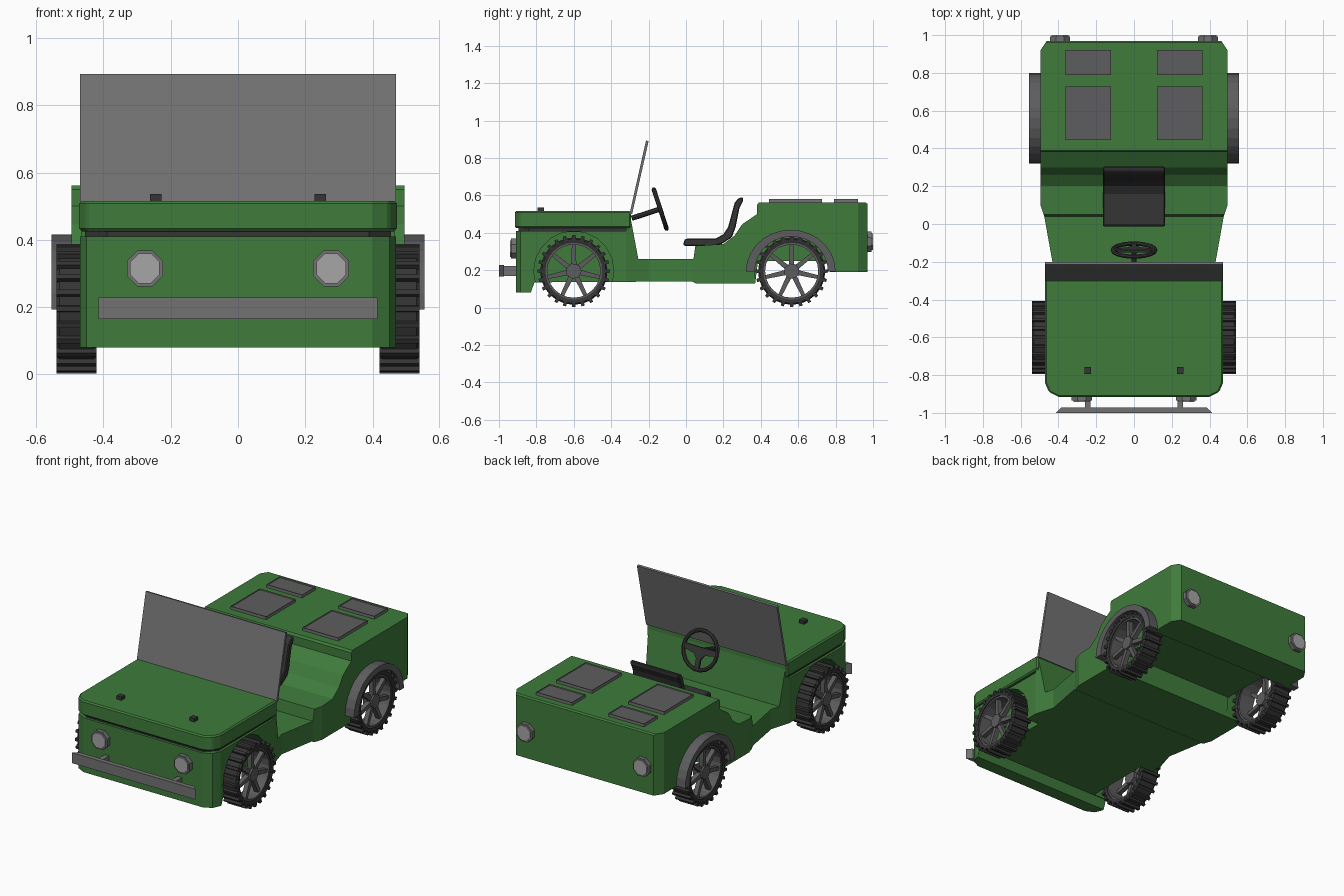
import bpy, bmesh
from math import sin, cos, pi, radians
from mathutils import Vector, Matrix

if "Cube" in bpy.data.objects:
    bpy.data.objects.remove(bpy.data.objects["Cube"])


def material(name, r, g, b):
    m = bpy.data.materials.new(name)
    m.diffuse_color = (r, g, b, 1)
    m.use_nodes = True
    m.node_tree.nodes["Principled BSDF"].inputs["Base Color"].default_value = m.diffuse_color
    return m


GREEN = material("green_paint", 0.05, 0.2, 0.045)
DARK = material("dark_rubber", 0.035, 0.035, 0.035)
STEEL = material("steel_grey", 0.11, 0.11, 0.115)
GREY = material("mid_grey", 0.17, 0.17, 0.175)
LENS = material("lens_grey", 0.38, 0.38, 0.38)


def finish(bm, name, mat):
    bmesh.ops.recalc_face_normals(bm, faces=bm.faces)
    me = bpy.data.meshes.new(name)
    bm.to_mesh(me)
    bm.free()
    me.materials.append(mat)
    ob = bpy.data.objects.new(name, me)
    bpy.context.collection.objects.link(ob)
    return ob


def add_prism(bm, pts, axis, a, b):
    """Extrude a 2D outline along x (points are y,z), y (x,z) or z (x,y)."""
    def at(p, t):
        return {"x": (t, *p), "y": (p[0], t, p[1]), "z": (*p, t)}[axis]
    lo = [bm.verts.new(at(p, a)) for p in pts]
    hi = [bm.verts.new(at(p, b)) for p in pts]
    n = len(pts)
    bm.faces.new(lo[::-1])
    bm.faces.new(hi)
    for i in range(n):
        j = (i + 1) % n
        bm.faces.new((lo[i], lo[j], hi[j], hi[i]))
    return lo + hi


def prism(name, pts, axis, a, b, mat):
    bm = bmesh.new()
    add_prism(bm, pts, axis, a, b)
    return finish(bm, name, mat)


def rect(u0, u1, v0, v1):
    return [(u0, v0), (u1, v0), (u1, v1), (u0, v1)]


def arc(cu, cv, ru, rv, n, a0=0.0, a1=2 * pi, close=False):
    steps = n if close else n - 1
    return [(cu + ru * cos(a0 + (a1 - a0) * i / steps),
             cv + rv * sin(a0 + (a1 - a0) * i / steps)) for i in range(n)]


def mirrored(half):
    return half + [(-x, y) for x, y in reversed(half)]


def add_lathe(bm, profile, n):
    """Spin a closed (radius, x) outline round the x axis."""
    rings = [[bm.verts.new((x, r * cos(2 * pi * i / n), r * sin(2 * pi * i / n)))
              for r, x in profile] for i in range(n)]
    m = len(profile)
    for i in range(n):
        p, q = rings[i], rings[(i + 1) % n]
        for k in range(m):
            l = (k + 1) % m
            bm.faces.new((p[k], p[l], q[l], q[k]))


def boolean(ob, cutter, op):
    mod = ob.modifiers.new("cut", "BOOLEAN")
    mod.operation, mod.object, mod.solver = op, cutter, "EXACT"
    cutter.hide_render = True
    bpy.context.view_layer.objects.active = ob
    bpy.ops.object.modifier_apply(modifier=mod.name)
    bpy.data.objects.remove(cutter)


def bevel(ob, w):
    m = ob.modifiers.new("bevel", "BEVEL")
    m.width, m.segments, m.limit_method = w, 1, "ANGLE"


WHEEL_Z, FRONT_Y, REAR_Y = 0.195, -0.6, 0.565

# Body: side profile intersected with plan outline
side = [(-0.91, 0.08), (-0.83, 0.08), (-0.81, 0.135), (0.03, 0.14), (0.05, 0.13),
        (0.37, 0.13), (0.385, 0.25), (0.77, 0.25), (0.77, 0.19), (0.97, 0.19),
        (0.97, 0.555), (0.96, 0.562), (0.39, 0.562), (0.38, 0.55), (0.38, 0.5),
        (0.3, 0.445), (0.26, 0.385), (0.2, 0.34), (0.05, 0.33), (0.04, 0.26),
        (-0.255, 0.26), (-0.3, 0.5), (-0.32, 0.5), (-0.32, 0.41), (-0.91, 0.41)]
plan = mirrored([(0.40, -0.91), (0.45, -0.885), (0.47, -0.84), (0.467, -0.32),
                 (0.432, -0.2), (0.475, 0.04), (0.495, 0.1), (0.495, 0.92),
                 (0.46, 0.972)])
body = prism("body", side, "x", -0.6, 0.6, GREEN)
boolean(body, prism("plan_cutter", plan, "z", -0.1, 1, GREEN), "INTERSECT")
for s in (-1, 1):
    for y, r in ((FRONT_Y, 0.214), (REAR_Y, 0.2)):
        well = arc(y, WHEEL_Z, r, r, 20, close=True)
        boolean(body, prism("well_cutter", well, "x", s * 0.38, s * 0.7, GREEN), "DIFFERENCE")

# Hood and the dark seam beneath it
prism("hood_seam", mirrored([(0.39, -0.895), (0.455, -0.84), (0.455, -0.31)]),
      "z", 0.405, 0.43, DARK)
hood = prism("hood", mirrored([(0.40, -0.915), (0.45, -0.89), (0.472, -0.84), (0.472, -0.295)]),
             "z", 0.425, 0.516, GREEN)
bevel(hood, 0.008)

# Windshield
prism("windshield", [(-0.302, 0.5), (-0.288, 0.5), (-0.2, 0.89), (-0.214, 0.893)],
      "x", -0.47, 0.47, GREY)

# Seat
seat = prism("seat", [(-0.015, 0.34), (-0.005, 0.368), (0.16, 0.37), (0.2, 0.392), (0.225, 0.43),
                      (0.26, 0.56), (0.28, 0.585), (0.305, 0.59), (0.305, 0.57), (0.285, 0.53),
                      (0.265, 0.43), (0.245, 0.375), (0.19, 0.34), (0.15, 0.33), (-0.01, 0.33)],
             "x", -0.163, 0.163, DARK)
bevel(seat, 0.005)

# Steering wheel: rim, three spokes, hub, column
centre, tilt = Vector((0, -0.138, 0.527)), radians(-72)
bpy.ops.mesh.primitive_torus_add(major_radius=0.112, minor_radius=0.012, major_segments=18,
                                 minor_segments=8, location=centre, rotation=(tilt, 0, 0))
bpy.context.object.name = "steering_rim"
bpy.context.object.data.materials.append(DARK)
bm = bmesh.new()
add_prism(bm, [(-0.11, -0.018), (0.11, -0.018), (0.11, 0.008), (0.035, 0.025), (0.014, 0.05),
               (0.014, 0.11), (-0.014, 0.11), (-0.014, 0.05), (-0.035, 0.025), (-0.11, 0.008)],
          "z", -0.007, 0.007)
add_prism(bm, arc(0, 0, 0.014, 0.014, 8, close=True), "z", -0.16, 0.0)
hub = finish(bm, "steering_spokes_and_column", DARK)
hub.matrix_world = Matrix.Translation(centre) @ Matrix.Rotation(tilt, 4, "X")

# Bumper
prism("bumper", [(-0.415, -1.0), (0.415, -1.0), (0.385, -0.972), (-0.385, -0.972)],
      "z", 0.165, 0.228, GREY)

for s, tag in ((-1, "left"), (1, "right")):
    # Bumper bracket and hood catch
    prism("bumper_bracket_" + tag, rect(s * 0.245 - 0.015, s * 0.245 + 0.015, -0.975, -0.9),
          "z", 0.17, 0.223, GREY)
    prism("hood_catch_" + tag, rect(s * 0.245 - 0.017, s * 0.245 + 0.017, -0.793, -0.758),
          "z", 0.51, 0.536, DARK)
    # Octagonal headlights and tail lights, housing plus lens
    for kind, x, z, y0, y1, y2 in (("headlight", 0.277, 0.315, -0.9, -0.935, -0.942),
                                   ("tail_light", 0.392, 0.352, 0.965, 0.993, 1.0)):
        off = pi / 8
        prism(f"{kind}_housing_{tag}", arc(s * x, z, 0.058, 0.058, 8, off, off + 2 * pi, True),
              "y", y0, y1, GREY)
        prism(f"{kind}_lens_{tag}", arc(s * x, z, 0.048, 0.048, 8, off, off + 2 * pi, True),
              "y", y1, y2, LENS)
    # Rear fender arch
    band = arc(0.56, 0.193, 0.24, 0.223, 15, 0, pi) + arc(0.563, 0.193, 0.196, 0.187, 15, pi, 0)
    prism("rear_fender_" + tag, band, "x", s * 0.47, s * 0.555, STEEL)
    # Framed deck panels
    for size, y0, y1 in (("large", 0.445, 0.727), ("small", 0.79, 0.92)):
        cx = s * 0.242
        bm = bmesh.new()
        vs = add_prism(bm, rect(cx - 0.12, cx + 0.12, y0, y1), "z", 0.555, 0.58)
        top = [f for f in bm.faces if all(v in vs[4:] for v in f.verts)]
        bmesh.ops.inset_region(bm, faces=top, thickness=0.014)
        bmesh.ops.translate(bm, verts=top[0].verts, vec=(0, 0, -0.008))
        top[0].material_index = 1
        ob = finish(bm, f"deck_panel_{size}_{tag}", GREY)
        ob.data.materials.append(STEEL)

# Wheels: one tyre mesh and one rim mesh, shared by all four
bm = bmesh.new()
add_lathe(bm, [(0.152, -0.055), (0.172, -0.06), (0.18, -0.05), (0.18, 0.05),
               (0.172, 0.06), (0.152, 0.055)], 24)
for i in range(24):
    lug = add_prism(bm, [(-0.011, 0.165), (0.011, 0.165), (0.008, 0.193), (-0.008, 0.193)],
                    "x", -0.06, 0.06)
    bmesh.ops.rotate(bm, verts=lug, matrix=Matrix.Rotation(2 * pi * i / 24, 3, "X"))
tyre = finish(bm, "tyre", DARK)

bm = bmesh.new()
add_lathe(bm, [(0.142, -0.05), (0.154, -0.05), (0.154, 0.05), (0.142, 0.05)], 24)
add_prism(bm, arc(0, 0, 0.042, 0.042, 7, close=True), "x", -0.01, 0.05)
for i in range(7):
    spoke = add_prism(bm, [(-0.014, 0.03), (0.014, 0.03), (0.01, 0.147), (-0.01, 0.147)],
                      "x", 0.012, 0.04)
    bmesh.ops.rotate(bm, verts=spoke, matrix=Matrix.Rotation(2 * pi * i / 7, 3, "X"))
rim = finish(bm, "wheel_rim", STEEL)

for part in (tyre, rim):
    base = part.name
    for s, tag in ((-1, "left"), (1, "right")):
        for y, end in ((FRONT_Y, "front"), (REAR_Y, "rear")):
            ob = bpy.data.objects.new(f"{base}_{end}_{tag}", part.data)
            ob.location = (s * 0.48, y, WHEEL_Z)
            ob.rotation_euler = (0, 0, 0 if s > 0 else pi)
            bpy.context.collection.objects.link(ob)
    bpy.data.objects.remove(part)
